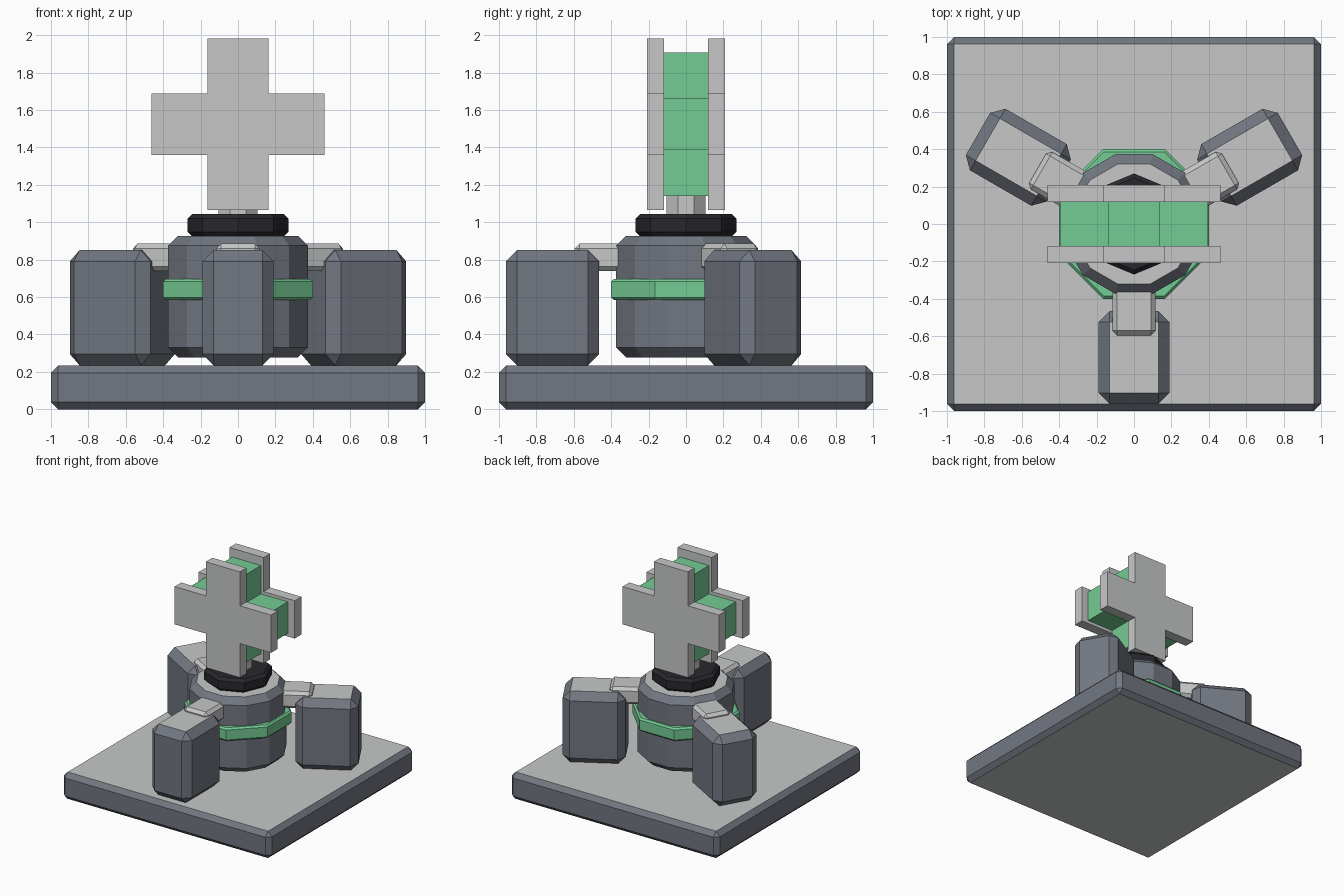
import bpy, bmesh, math
from mathutils import Matrix

if "Cube" in bpy.data.objects:
    bpy.data.objects.remove(bpy.data.objects["Cube"])


def mat(name, rgb):
    m = bpy.data.materials.new(name)
    m.diffuse_color = (*rgb, 1)
    m.use_nodes = True
    m.node_tree.nodes["Principled BSDF"].inputs["Base Color"].default_value = m.diffuse_color
    return m


LIGHT = mat("light grey", (0.57, 0.575, 0.58))
SLATE = mat("slate grey", (0.168, 0.184, 0.218))
GREEN = mat("green", (0.175, 0.604, 0.296))
BLACK = mat("near black", (0.022, 0.021, 0.027))


def finish(name, bm, side, cap=None, rot=0):
    """Make the object; flat top and bottom faces take the cap colour."""
    bmesh.ops.recalc_face_normals(bm, faces=bm.faces)
    bm.normal_update()
    me = bpy.data.meshes.new(name)
    me.materials.append(side)
    if cap:
        me.materials.append(cap)
        for f in bm.faces:
            f.material_index = int(abs(f.normal.z) > 0.9)
    bm.transform(Matrix.Rotation(rot, 4, 'Z'))
    bm.to_mesh(me)
    bm.free()
    ob = bpy.data.objects.new(name, me)
    bpy.context.collection.objects.link(ob)
    return ob


def box(name, lo, hi, bevel, side, cap=None, rot=0):
    bm = bmesh.new()
    bmesh.ops.create_cube(bm, size=1)
    for v in bm.verts:
        v.co = [lo[i] if v.co[i] < 0 else hi[i] for i in range(3)]
    bmesh.ops.bevel(bm, geom=bm.edges[:], offset=bevel, segments=1,
                    affect='EDGES', profile=0.5)
    return finish(name, bm, side, cap, rot)


def prism(name, n, r, z0, z1, ch, side, cap=None, flat=True):
    """Upright n-sided prism with chamfered rims; flat: r is to the side faces."""
    k = 1 / math.cos(math.pi / n) if flat else 1
    ph = math.pi / n if flat else 0
    bm = bmesh.new()
    rings = []
    for rr, z in ((r - ch, z0), (r, z0 + ch), (r, z1 - ch), (r - ch, z1)):
        rings.append([bm.verts.new((rr * k * math.cos(ph + 2 * math.pi * i / n),
                                    rr * k * math.sin(ph + 2 * math.pi * i / n), z))
                      for i in range(n)])
    for a, b in zip(rings, rings[1:]):
        for i in range(n):
            j = (i + 1) % n
            bm.faces.new((a[i], a[j], b[j], b[i]))
    bm.faces.new(rings[0])
    bm.faces.new(rings[-1])
    return finish(name, bm, side, cap)


def cross(name, hx, hz, w, y0, y1, color, zc=1.524):
    """Upright plus shape extruded from y0 to y1."""
    quarter = [(hx, w), (w, w), (w, hz)]
    pts = (quarter + [(-x, z) for x, z in quarter[::-1]]
           + [(-x, -z) for x, z in quarter] + [(x, -z) for x, z in quarter[::-1]])
    bm = bmesh.new()
    f = bm.faces.new([bm.verts.new((x, y0, zc + z)) for x, z in pts])
    ext = bmesh.ops.extrude_face_region(bm, geom=[f])
    # keep the first face as the back cap, move the copy forward
    for v in ext["geom"]:
        if isinstance(v, bmesh.types.BMVert):
            v.co.y = y1
    if len([g for g in bm.faces if len(g.verts) == 12]) < 2:
        bm.faces.new([v for v in f.verts] if f.is_valid else
                     sorted((v for v in bm.verts if abs(v.co.y - y0) < 1e-6),
                            key=lambda v: v.index))
    return finish(name, bm, color)


# square base slab
box("base_slab", (-1, -1, 0), (1, 1, 0.233), 0.038, SLATE, LIGHT)

# central drum, its band, and the turntable on top
prism("central_drum", 12, 0.373, 0.278, 0.927, 0.052, SLATE, LIGHT)
prism("drum_band", 8, 0.4, 0.583, 0.697, 0.014, GREEN)
prism("turntable", 8, 0.27, 0.925, 1.043, 0.024, BLACK, flat=False)
prism("neck", 8, 0.105, 1.03, 1.16, 0.015, LIGHT)

# three outer pods with connecting arms
for i in range(3):
    rot = i * 2 * math.pi / 3
    box(f"pod_{i + 1}", (-0.19, -0.963, 0.235), (0.19, -0.465, 0.851),
        0.06, SLATE, LIGHT, rot)
    box(f"arm_{i + 1}", (-0.115, -0.595, 0.738), (0.115, -0.28, 0.885),
        0.025, LIGHT, None, rot)

# plus sign: green core between two plates
cross("sign_core", 0.396, 0.383, 0.137, -0.118, 0.118, GREEN)
cross("sign_front_plate", 0.463, 0.459, 0.164, -0.208, -0.117, LIGHT)
cross("sign_back_plate", 0.463, 0.459, 0.164, 0.117, 0.208, LIGHT)
